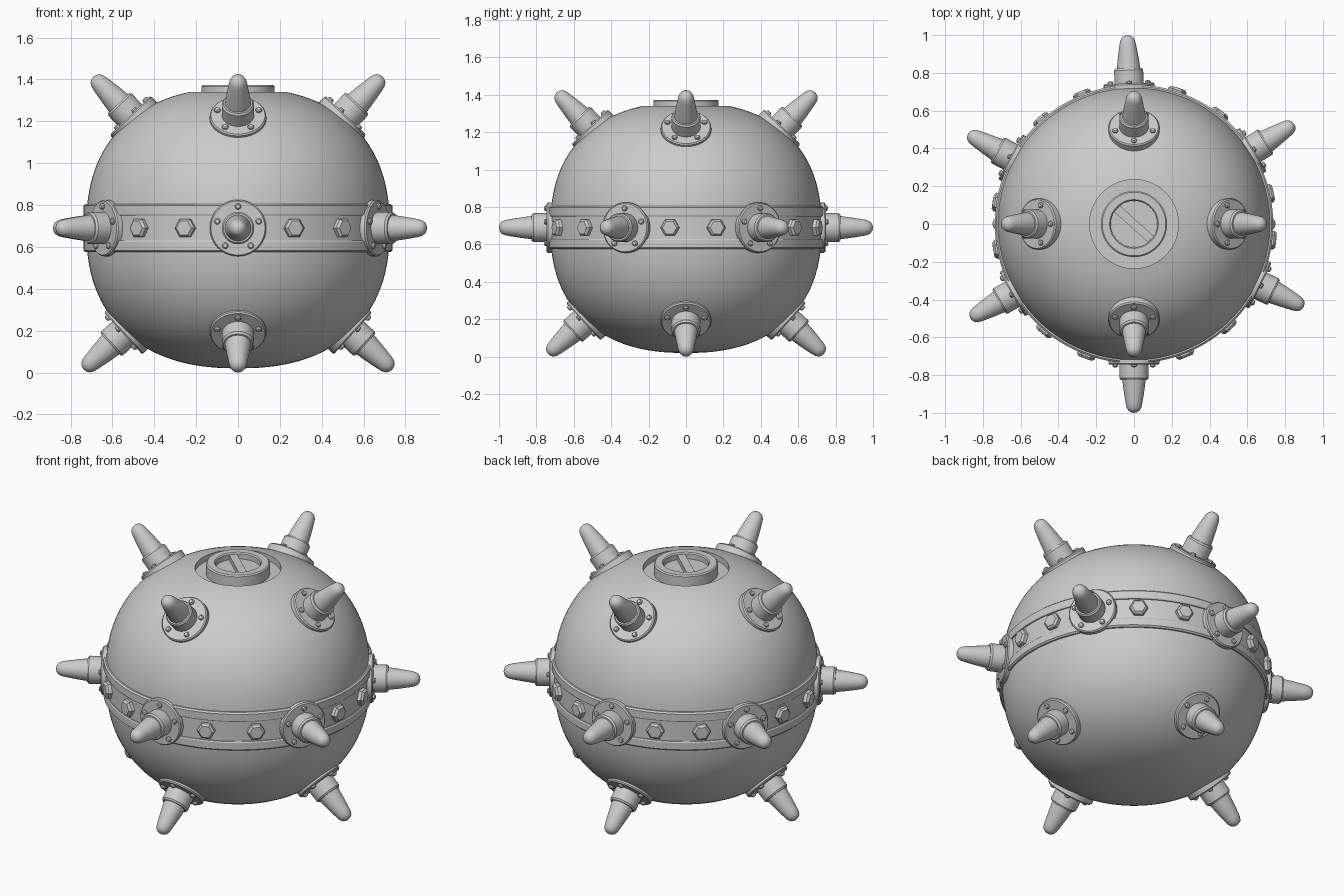
import bpy, bmesh
from math import sin, cos, pi, radians
from mathutils import Vector, Matrix

if "Cube" in bpy.data.objects:
    bpy.data.objects.remove(bpy.data.objects["Cube"])

CZ = 0.69  # height of the body centre


def revolve(bm, profile, seg, mat=Matrix()):
    """Spin a list of (radius, height) points around the local z axis."""
    rings = []
    for r, z in profile:
        if r < 1e-6:
            rings.append([bm.verts.new(mat @ Vector((0, 0, z)))])
        else:
            rings.append([bm.verts.new(mat @ Vector((r * cos(2 * pi * i / seg), r * sin(2 * pi * i / seg), z)))
                          for i in range(seg)])
    for a, b in zip(rings, rings[1:]):
        for i in range(seg):
            j = (i + 1) % seg
            quad = [a[i % len(a)], a[j % len(a)], b[j % len(b)], b[i % len(b)]]
            bm.faces.new(list(dict.fromkeys(quad)))


def finish(name, bm, angle=30):
    bmesh.ops.recalc_face_normals(bm, faces=bm.faces)
    me = bpy.data.meshes.new(name)
    bm.to_mesh(me)
    bm.free()
    ob = bpy.data.objects.new(name, me)
    bpy.context.collection.objects.link(ob)
    bpy.ops.object.select_all(action='DESELECT')
    ob.select_set(True)
    bpy.context.view_layer.objects.active = ob
    bpy.ops.object.shade_smooth_by_angle(angle=radians(angle))
    return ob


def lathe(name, profile, seg=96):
    bm = bmesh.new()
    revolve(bm, profile, seg)
    return finish(name, bm)


def place(ob, az, el):
    """Point local z outward from the body centre."""
    d = Vector((cos(el) * cos(az), cos(el) * sin(az), sin(el)))
    ob.rotation_euler = d.to_track_quat('Z', 'Y').to_euler()
    ob.location = (0, 0, CZ)


def copies(ob, name, spots):
    for k, (az, el) in enumerate(spots):
        c = ob if k == 0 else ob.copy()
        if k:
            bpy.context.collection.objects.link(c)
        c.name = f"{name}_{k + 1}"
        place(c, radians(az), radians(el))


# body: slightly squashed ball with a round recess on top
def half_height(r):
    return 0.67 * (1 - (r / 0.725) ** 2.35) ** (1 / 2.35)


rim = 0.235
top = [(0, 1.305), (rim, 1.305), (rim, CZ + half_height(rim))]
N = 32
side = []
for i in range(1, N):
    r = 0.725 * sin(pi / 2 * i / N)
    side.append((r, half_height(r)))
top += [(r, CZ + h) for r, h in side if r > rim + 0.01]
bottom = [(r, CZ - h) for r, h in reversed(side)] + [(0, CZ - 0.67)]
lathe("body", top + [(0.725, CZ)] + bottom, 128)

# equator band with a raised lip at each edge
half = [(0.69, 0.115), (0.728, 0.115), (0.737, 0.107), (0.737, 0.066), (0.733, 0.06), (0.727, 0.06)]
lathe("equator_band", [(r, CZ + z) for r, z in half] + [(r, CZ - z) for r, z in reversed(half)], 128)

# filler cap: ring, sunken floor and diagonal grip bar
lathe("cap_ring", [(0.123, 1.30), (0.123, 1.366), (0.129, 1.373), (0.168, 1.373), (0.175, 1.366), (0.175, 1.30)])
lathe("cap_floor", [(0, 1.335), (0.125, 1.335)])
bm = bmesh.new()
bmesh.ops.create_cube(bm, size=1, matrix=Matrix.Translation((0, 0, 1.345)) @ Matrix.Rotation(radians(-42), 4, 'Z')
                      @ Matrix.Diagonal((0.242, 0.045, 0.04, 1)))
finish("cap_bar", bm)

# spike: flange, collar, tapered horn with a rounded tip, five rivets
bm = bmesh.new()
revolve(bm, [(0.135, 0.69), (0.135, 0.738), (0.129, 0.745), (0.077, 0.745), (0.077, 0.815), (0.070, 0.825),
             (0.062, 0.825), (0.055, 0.88), (0.044, 0.95), (0.039, 0.972), (0.030, 0.988), (0.016, 0.997),
             (0, 1.0)], 40)
for k in range(5):
    a = pi / 2 + k * 2 * pi / 5
    m = Matrix.Translation((0.104 * cos(a), 0.104 * sin(a), 0))
    revolve(bm, [(0.015, 0.74), (0.015, 0.752), (0.010, 0.758), (0, 0.759)], 12, m)
spike = finish("spike", bm)
ring = [270, 334, 392, 452, 511.5, 570]
spots = [(a, 0) for a in ring]
for k in range(4):
    spots += [(90 * k, 46.3), (90 * k, -42.5)]
copies(spike, "spike", spots)

# hex bolts: two between each pair of equator spikes
bm = bmesh.new()
revolve(bm, [(0.050, 0.70), (0.050, 0.745), (0.038, 0.757), (0, 0.758)], 6)
bolt = finish("hex_bolt", bm, 20)
gaps = zip(ring, ring[1:] + [630])
copies(bolt, "hex_bolt", [(a + (b - a) * t / 3, 0) for a, b in gaps for t in (1, 2)])
